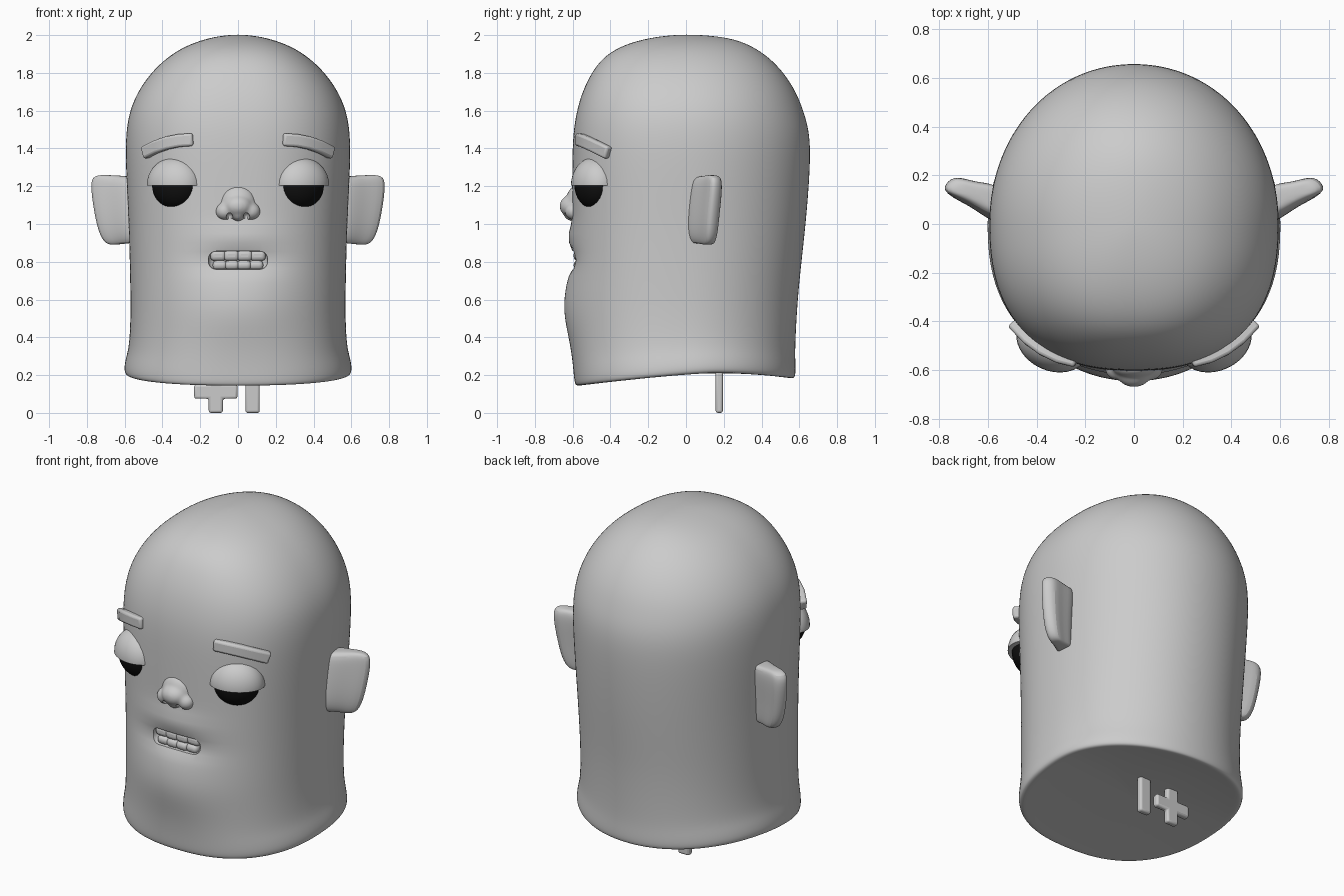
import bpy, bmesh, math
from mathutils import Matrix, Vector

if "Cube" in bpy.data.objects:
    bpy.data.objects.remove(bpy.data.objects["Cube"])


def finish(name, bm, color=None):
    bmesh.ops.recalc_face_normals(bm, faces=bm.faces[:])
    me = bpy.data.meshes.new(name)
    bm.to_mesh(me)
    bm.free()
    ob = bpy.data.objects.new(name, me)
    bpy.context.collection.objects.link(ob)
    if color:
        mat = bpy.data.materials.new(name)
        mat.diffuse_color = color
        mat.use_nodes = True
        mat.node_tree.nodes["Principled BSDF"].inputs["Base Color"].default_value = mat.diffuse_color
        me.materials.append(mat)
    return ob


def add_mod(ob, kind, **props):
    m = ob.modifiers.new(kind.title(), kind)
    for k, v in props.items():
        setattr(m, k, v)
    return m


def activate(ob):
    bpy.ops.object.select_all(action='DESELECT')
    bpy.context.view_layer.objects.active = ob
    ob.select_set(True)


def apply_mods(ob):
    activate(ob)
    for m in list(ob.modifiers):
        bpy.ops.object.modifier_apply(modifier=m.name)


def smooth(ob, deg=40):
    activate(ob)
    bpy.ops.object.shade_smooth_by_angle(angle=math.radians(deg))


def ball(bm, c, r, rot=0, seg=32):
    mat = Matrix.Translation(c) @ Matrix.Rotation(rot, 4, 'Z') @ Matrix.Diagonal((*r, 1))
    bmesh.ops.create_uvsphere(bm, u_segments=seg, v_segments=seg // 2, radius=1, matrix=mat)


def box(bm, c, s):
    bmesh.ops.create_cube(bm, size=1, matrix=Matrix.Translation(c) @ Matrix.Diagonal((*s, 1)))


def loft(bm, rings):
    rows = [[bm.verts.new(p) for p in r] for r in rings]
    n = len(rows[0])
    for a, b in zip(rows, rows[1:]):
        for i in range(n):
            bm.faces.new((a[i], a[(i + 1) % n], b[(i + 1) % n], b[i]))
    bm.faces.new(rows[0][::-1])
    bm.faces.new(rows[-1])


def cut(ob, cutter):
    cutter.hide_render = True
    add_mod(ob, 'BOOLEAN', operation='DIFFERENCE', object=cutter, solver='EXACT')
    apply_mods(ob)
    bpy.data.objects.remove(cutter)


# Head: (z, half width, front y, back y) rings
SHAPE = [(.215, .03, -.03, .03), (.215, .3, -.3, .3), (.213, .53, -.53, .52),
         (.21, .58, -.572, .56), (.218, .600, -.588, .578), (.25, .604, -.593, .582),
         (.3, .594, -.596, .58), (.36, .577, -.599, .579), (.5, .57, -.60, .586),
         (.65, .571, -.602, .597), (.8, .574, -.604, .613), (1.0, .58, -.605, .635),
         (1.2, .59, -.604, .652), (1.38, .597, -.603, .661), (1.5, .592, -.596, .652),
         (1.6, .574, -.579, .623), (1.7, .532, -.55, .584), (1.8, .463, -.502, .52),
         (1.88, .378, -.442, .443), (1.94, .285, -.352, .355), (1.98, .175, -.225, .255),
         (1.998, .08, -.1, .13), (2.002, .015, -.02, .03)]


def ring(z, rx, yf, yb, n=48):
    pts = []
    for i in range(n):
        c, s = math.cos(2 * math.pi * i / n), math.sin(2 * math.pi * i / n)
        e = 2 / (2.4 if s < 0 else 2.05)
        x = math.copysign(abs(c) ** e, c) * rx
        y = abs(s) ** e * (yf if s < 0 else yb)
        # the bottom rim dips towards the front and back
        d = y - .15
        dip = .07 * (-d / .74) ** 1.3 if d < 0 else .03 * (d / .42) ** 2
        pts.append((x, y, z - dip * max(0, min(1, 1 - (z - .22) / .3))))
    return pts


bm = bmesh.new()
loft(bm, [ring(*r) for r in SHAPE])
head = finish("head", bm)
add_mod(head, 'SUBSURF', levels=2)
apply_mods(head)

# Chin, lip and mouth relief: (z, x spread, z spread, amount)
for v in head.data.vertices:
    if v.co.y < -.2:
        x, z = v.co.x, v.co.z
        for zc, sx, sz, a in [(.56, .32, .2, .045), (.93, .2, .06, .018), (.8, .2, .055, -.03)]:
            v.co.y -= a * math.exp(-(x / sx) ** 2 - ((z - zc) / sz) ** 2)

bm = bmesh.new()
box(bm, (0, -.64, .808), (.315, .19, .096))
cutter = finish("mouth_cutter", bm)
add_mod(cutter, 'BEVEL', width=.042, segments=5)
apply_mods(cutter)
cut(head, cutter)
smooth(head)

# Teeth: upper and lower rows
for name, z, h, w in [("upper_teeth", .833, .058, .07), ("lower_teeth", .782, .05, .064)]:
    bm = bmesh.new()
    for i in range(4):
        x = (i - 1.5) * w
        box(bm, (x, -.565 + x * x * .5, z), (w + .012, .06, h))
    ob = finish(name, bm)
    add_mod(ob, 'BEVEL', width=.022, segments=4)
    smooth(ob, 60)

# Nose: fused balls with nostrils
bm = bmesh.new()
ball(bm, (0, -.578, 1.115), (.095, .058, .09))
ball(bm, (0, -.6, 1.095), (.078, .07, .062))
ball(bm, (0, -.595, 1.055), (.04, .055, .042))
for s in (-1, 1):
    ball(bm, (s * .068, -.59, 1.067), (.052, .052, .048))
nose = finish("nose", bm)
add_mod(nose, 'REMESH', mode='VOXEL', voxel_size=.007)
add_mod(nose, 'SMOOTH', factor=.5, iterations=22)
apply_mods(nose)
bm = bmesh.new()
for s in (-1, 1):
    ball(bm, (s * .045, -.632, 1.033), (.018, .03, .028))
cut(nose, finish("nostril_cutter", bm))
smooth(nose)

# Eyes and heavy upper lids
TURN = math.radians(25)
bm = bmesh.new()
ball(bm, (.33, -.485, 1.205), (.13, .1, .125), TURN)
eyes = finish("eyes", bm, (.005, .005, .005, 1))
add_mod(eyes, 'MIRROR')
smooth(eyes)

bm = bmesh.new()
ball(bm, (.335, -.485, 1.205), (.154, .117, .148), TURN)
bmesh.ops.bisect_plane(bm, geom=bm.verts[:] + bm.edges[:] + bm.faces[:], dist=1e-4,
                       plane_co=(0, 0, 1.203), plane_no=(0, 0, 1), clear_inner=True)
bmesh.ops.holes_fill(bm, edges=[e for e in bm.edges if e.is_boundary])
lids = finish("upper_eyelids", bm)
add_mod(lids, 'BEVEL', width=.01, segments=3, limit_method='ANGLE')
add_mod(lids, 'MIRROR')
smooth(lids)

# Eyebrows: strip swept around the forehead
path = [Vector(p) for p in [(.497, -.41, 1.376), (.435, -.475, 1.408), (.375, -.518, 1.429),
                            (.31, -.549, 1.442), (.237, -.567, 1.447)]]
bm = bmesh.new()
rows = []
for i, p in enumerate(path):
    t = (path[min(i + 1, 4)] - path[max(i - 1, 0)]).normalized()
    out = Vector((-t.y, t.x, 0)).normalized()
    if out.y > 0:
        out = -out
    up = t.cross(out).normalized()
    rows.append([p + out * a * .022 + up * b * .034 for a, b in [(1, 1), (1, -1), (-1, -1), (-1, 1)]])
loft(bm, rows)
brows = finish("eyebrows", bm)
add_mod(brows, 'BEVEL', width=.013, segments=3, limit_method='ANGLE', angle_limit=math.radians(50))
add_mod(brows, 'MIRROR')
smooth(brows)

# Ears: wedge section stacked upwards, (z, reach, y shift, thickness, tilt)
SECTION = [(.53, .0), (.6, .02), (.69, .085), (.785, .125), (.78, .165), (.735, .205), (.65, .17), (.53, .165)]
bm = bmesh.new()
loft(bm, [[(.53 + (x - .53) * r, .09 + (y - .09) * t + dy, z + (x - .53) * k) for x, y in SECTION]
          for z, r, dy, t, k in [(.905, .5, -.01, .5, -.07), (.9, .68, -.01, .7, -.03),
                                 (.945, .82, -.015, .9, 0), (1.05, .92, -.01, .95, 0),
                                 (1.18, 1.0, .005, .95, .03), (1.24, .98, .01, .85, .05),
                                 (1.25, .75, .015, .5, .05)]])
ears = finish("ears", bm)
add_mod(ears, 'SUBSURF', levels=2, render_levels=2)
add_mod(ears, 'MIRROR')
smooth(ears, 60)

# Pegs under the head: a cross and a bar
bm = bmesh.new()
outline = [(-.155, .005), (-.08, .005), (-.08, .08), (-.003, .08), (-.003, .155), (-.08, .155),
           (-.08, .23), (-.155, .23), (-.155, .155), (-.232, .155), (-.232, .08), (-.155, .08)]
loft(bm, [[(x, y, z - .005) for x, z in outline] for y in (.157, .195)])
cross = finish("cross_peg", bm)
bm = bmesh.new()
box(bm, (.077, .176, .115), (.075, .038, .23))
bar = finish("bar_peg", bm)
for ob in (cross, bar):
    add_mod(ob, 'BEVEL', width=.012, segments=3, limit_method='ANGLE')
    smooth(ob)
